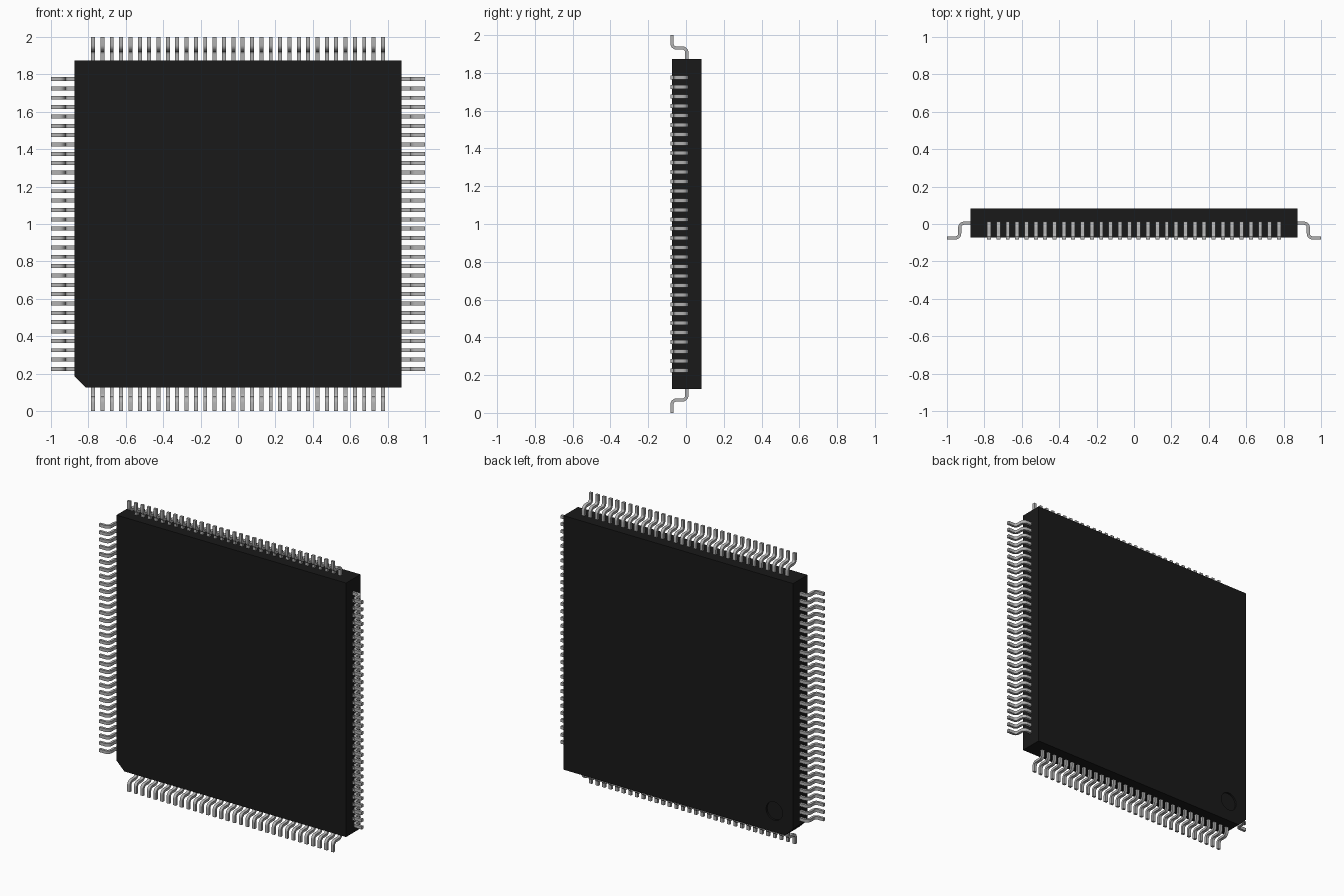
import bpy, bmesh
from math import cos, sin, radians

if "Cube" in bpy.data.objects:
    bpy.data.objects.remove(bpy.data.objects["Cube"])


def material(name, v):
    m = bpy.data.materials.new(name)
    m.diffuse_color = (v, v, v, 1)
    m.use_nodes = True
    m.node_tree.nodes["Principled BSDF"].inputs["Base Color"].default_value = m.diffuse_color
    return m


def extruded(name, pts, depth, mat):
    """Solid made by extruding a closed 3D outline along a vector."""
    bm = bmesh.new()
    face = bm.faces.new([bm.verts.new(p) for p in pts])
    ext = bmesh.ops.extrude_face_region(bm, geom=[face])
    verts = [g for g in ext["geom"] if isinstance(g, bmesh.types.BMVert)]
    bmesh.ops.translate(bm, vec=depth, verts=verts)
    bmesh.ops.recalc_face_normals(bm, faces=bm.faces)
    me = bpy.data.meshes.new(name)
    bm.to_mesh(me)
    bm.free()
    me.materials.append(mat)
    ob = bpy.data.objects.new(name, me)
    bpy.context.collection.objects.link(ob)
    return ob


def smooth(ob):
    bpy.ops.object.select_all(action='DESELECT')
    ob.select_set(True)
    bpy.context.view_layer.objects.active = ob
    bpy.ops.object.shade_smooth_by_angle(angle=radians(30))


plastic = material("black_plastic", 0.01)
metal = material("lead_metal", 0.45)

# Package body with one chamfered corner
H, C = 0.874, 0.06
Y0, Y1 = -0.073, 0.083
outline = [(-H + C, -H), (H, -H), (H, H), (-H, H), (-H, -H + C)]
body = extruded("package_body", [(x, Y0, z + 1) for x, z in outline],
                (0, Y1 - Y0, 0), plastic)

# Shallow round index dimple on the back face
R = 0.0625
circle = [(-0.73 + R * cos(radians(a)), Y1 - 0.0125, 0.27 + R * sin(radians(a)))
          for a in range(0, 360, 10)]
cutter = extruded("dimple_cutter", circle, (0, 0.05, 0), plastic)
cut = body.modifiers.new("dimple", 'BOOLEAN')
cut.operation, cut.solver, cut.object = 'DIFFERENCE', 'EXACT', cutter
smooth(body)
bpy.ops.object.modifier_apply(modifier=cut.name)
bpy.data.objects.remove(cutter)

# Gull-wing lead profile: shoulder, bend, drop, bend, foot
T, W, PITCH, COUNT = 0.017, 0.021, 0.05, 32
TOP, FOOT, LEG, BEND = 0.0045, -0.0745, 0.932, 0.024


def lead_side(s):
    """One offset edge of the lead centreline (s = +1 outer, -1 inner)."""
    h = s * T / 2
    pts = [(0.86, TOP + h)]
    for i in range(7):
        a = radians(90 - 15 * i)
        pts.append((LEG - BEND + (BEND + h) * cos(a), TOP - BEND + (BEND + h) * sin(a)))
    for i in range(7):
        a = radians(180 + 15 * i)
        pts.append((LEG + BEND + (BEND - h) * cos(a), FOOT + BEND + (BEND - h) * sin(a)))
    return pts + [(1.0, FOOT + h)]


profile = lead_side(1) + lead_side(-1)[::-1]
start = -PITCH * (COUNT - 1) / 2 - W / 2
row = extruded("lead_row_right", [(x, y, start) for x, y in profile], (0, 0, W), metal)
smooth(row)
row.location = (0, 0, 1)
arr = row.modifiers.new("leads", 'ARRAY')
arr.count = COUNT
arr.use_relative_offset = False
arr.use_constant_offset = True
arr.constant_offset_displace = (0, 0, PITCH)

# The other three rows, turned about the package centre
for i, side in enumerate(("bottom", "left", "top"), 1):
    ob = row.copy()
    ob.name = "lead_row_" + side
    ob.rotation_euler = (0, radians(90 * i), 0)
    bpy.context.collection.objects.link(ob)
